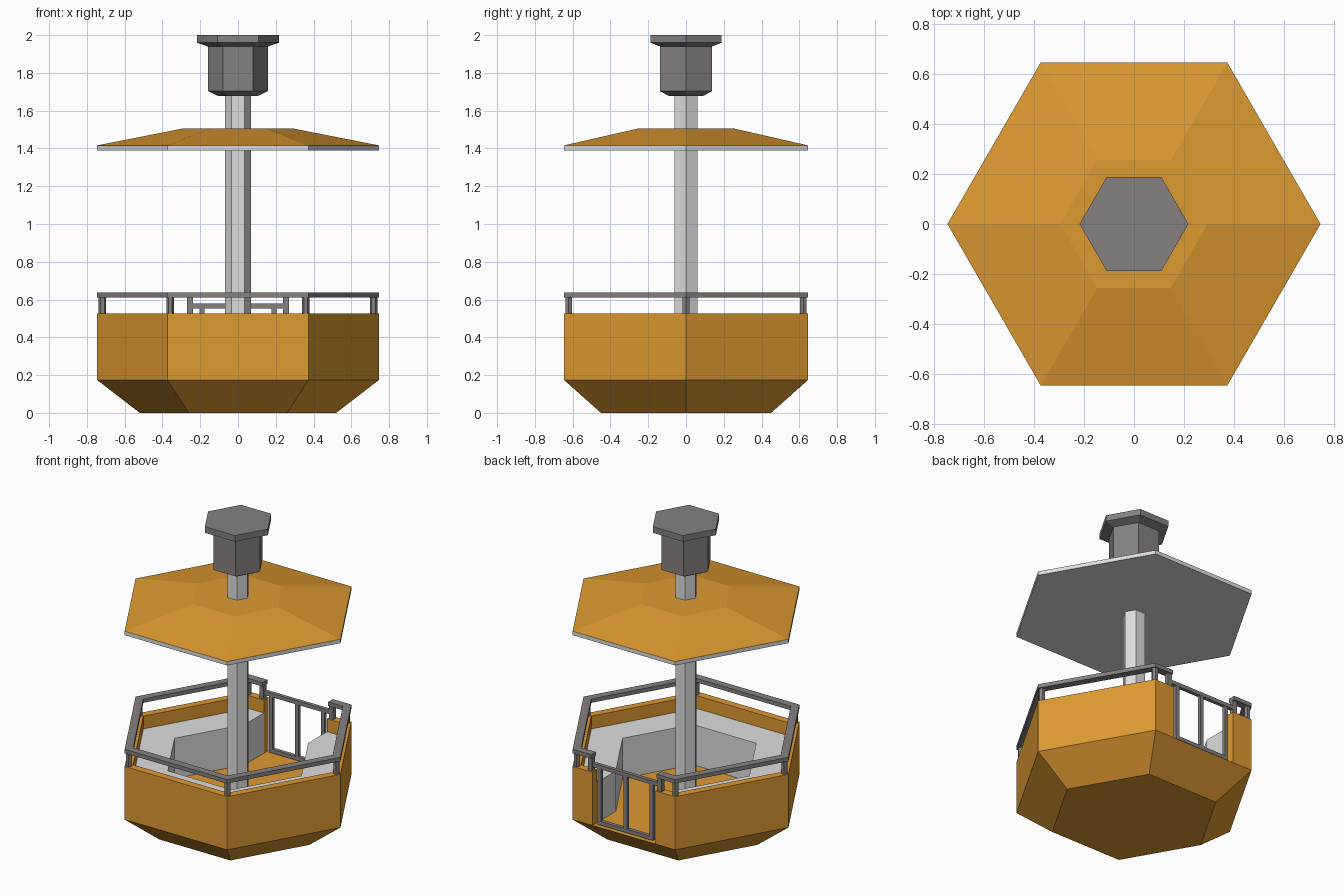
import bpy, bmesh, math
from mathutils import Matrix

if "Cube" in bpy.data.objects:
    bpy.data.objects.remove(bpy.data.objects["Cube"])


def material(name, rgb):
    m = bpy.data.materials.new(name)
    m.diffuse_color = (*rgb, 1)
    m.use_nodes = True
    m.node_tree.nodes["Principled BSDF"].inputs["Base Color"].default_value = m.diffuse_color
    return m


ORANGE = material("orange paint", (0.73, 0.32, 0.030))
LIGHT = material("light grey", (0.73, 0.73, 0.73))
DARK = material("dark grey metal", (0.235, 0.22, 0.215))

R, R_IN = 0.747, 0.69          # outer and inner hexagon radius
FLOOR, WALL_TOP = 0.175, 0.525


def hex_point(r, degrees):
    a = math.radians(degrees)
    return r * math.cos(a), r * math.sin(a)


def finish(name, bm, *mats):
    bmesh.ops.recalc_face_normals(bm, faces=bm.faces)
    me = bpy.data.meshes.new(name)
    bm.to_mesh(me)
    bm.free()
    for m in mats:
        me.materials.append(m)
    ob = bpy.data.objects.new(name, me)
    bpy.context.collection.objects.link(ob)
    return ob


def loft(name, profile, *mats):
    """Closed six-sided solid from (radius, height) pairs."""
    bm = bmesh.new()
    rings = [[bm.verts.new((*hex_point(r, 60 * i), z)) for i in range(6)]
             for r, z in profile]
    for a, b in zip(rings, rings[1:]):
        for i in range(6):
            j = (i + 1) % 6
            bm.faces.new((a[i], a[j], b[j], b[i]))
    bm.faces.new(rings[0])
    bm.faces.new(rings[-1])
    return finish(name, bm, *mats)


def open_ring(name, r_out, r_in, gap, z0, z1, mat):
    """Hexagonal band, open at the back between x = -gap and x = gap."""
    def path(r):
        y = r * math.sin(math.pi / 3)
        corners = [hex_point(r, 60 - 60 * i) for i in range(6)]
        return [(gap, y)] + corners + [(-gap, y)]

    bm = bmesh.new()
    sections = []
    for o, i in zip(path(r_out), path(r_in)):
        sections.append([bm.verts.new(v) for v in
                         ((*o, z0), (*o, z1), (*i, z1), (*i, z0))])
    for a, b in zip(sections, sections[1:]):
        for k in range(4):
            n = (k + 1) % 4
            bm.faces.new((a[k], a[n], b[n], b[k]))
    bm.faces.new(sections[0])
    bm.faces.new(sections[-1])
    return finish(name, bm, mat)


def add_box(bm, x0, x1, y0, y1, z0, z1):
    centre = Matrix.Translation(((x0 + x1) / 2, (y0 + y1) / 2, (z0 + z1) / 2))
    size = Matrix.Diagonal((x1 - x0, y1 - y0, z1 - z0, 1))
    bmesh.ops.create_cube(bm, size=1, matrix=centre @ size)


# Tub: tapered hull with floor, and the wall with its doorway
loft("hull", [(0.52, 0), (R, FLOOR)], ORANGE)
open_ring("wall", R, R_IN, 0.23, FLOOR, WALL_TOP, ORANGE)

# Bench around the inside
open_ring("bench", R_IN, 0.462, 0.23, FLOOR, 0.44, LIGHT)

# Handrail and its posts
open_ring("handrail", R, R_IN, 0.238, 0.612, 0.638, DARK)
bm = bmesh.new()
for i in range(6):
    x, y = hex_point(0.718, 60 * i)
    bmesh.ops.create_cone(bm, cap_ends=True, segments=6, radius1=0.02, radius2=0.02,
                          depth=0.09, matrix=Matrix.Translation((x, y, 0.568))
                          @ Matrix.Rotation(math.pi / 2, 4, "Z"))
for s in (-1, 1):
    add_box(bm, s * 0.254 - 0.015, s * 0.254 + 0.015, 0.607, 0.637, 0.523, 0.613)
finish("rail_posts", bm, DARK)

# Gate in the doorway
bm = bmesh.new()
add_box(bm, -0.24, 0.24, 0.61, 0.634, 0.553, 0.578)
add_box(bm, -0.202, 0.202, 0.61, 0.634, 0.185, 0.21)
for x in (-0.19, 0, 0.19):
    add_box(bm, x - 0.0125, x + 0.0125, 0.611, 0.633, 0.187, 0.556)
finish("gate", bm, DARK)

# Central pole
loft("pole", [(0.069, FLOOR), (0.069, 1.69)], LIGHT)

# Roof: grey underside and rim, orange above
roof = loft("roof", [(R, 1.39), (R, 1.416), (0.295, 1.505)], ORANGE, LIGHT)
for f in roof.data.polygons:
    f.material_index = 1 if f.center.z < 1.416 else 0

# Hanger block with wide cap on top of the pole
loft("hanger_cap", [(0.105, 1.678), (0.16, 1.704), (0.16, 1.94),
                    (0.218, 1.96), (0.218, 2.0)], DARK)
